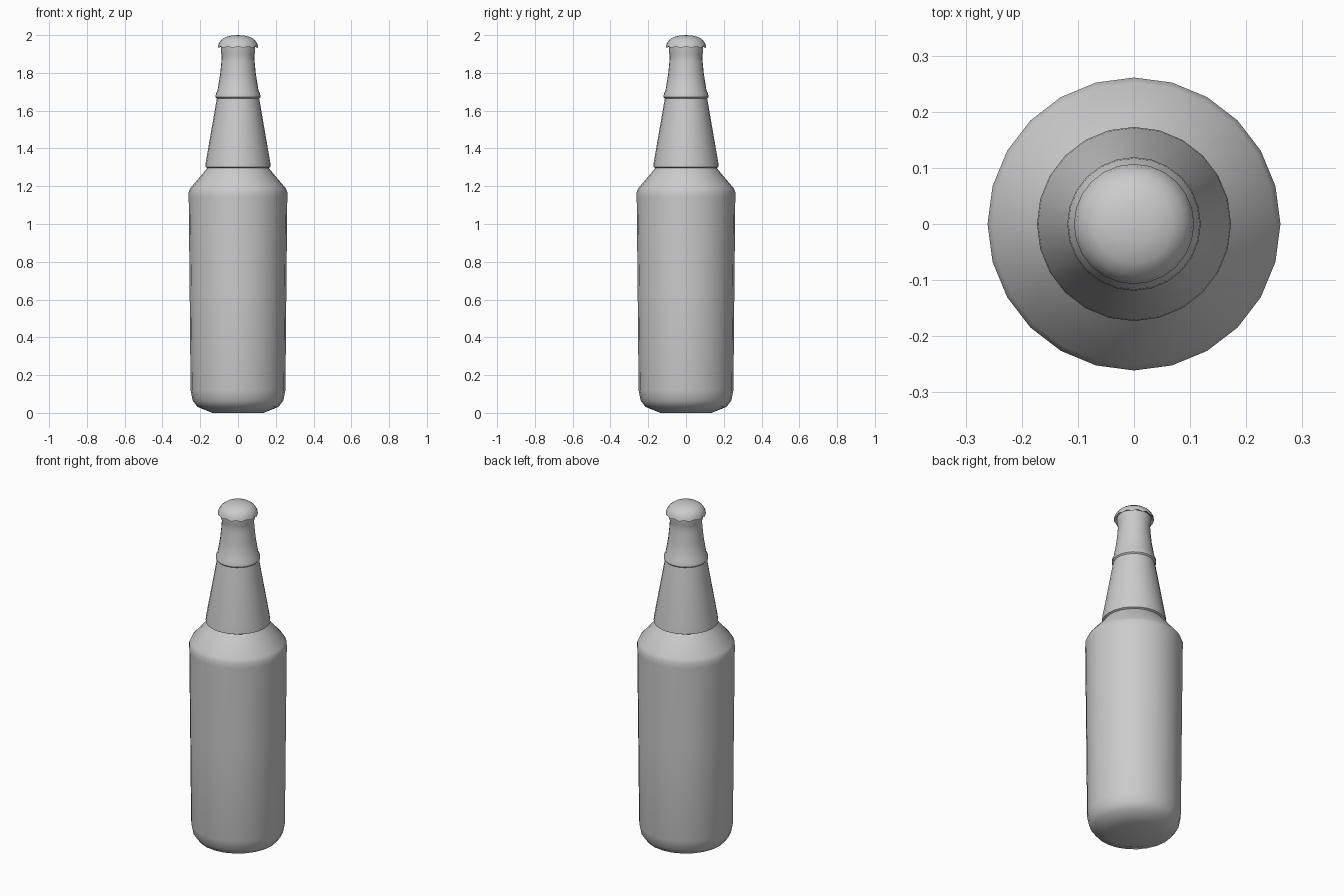
import bpy, bmesh, math

if "Cube" in bpy.data.objects:
    bpy.data.objects.remove(bpy.data.objects["Cube"])

SIDES = 24


def lathe(name, profile, wave=None):
    """Turn (radius, z) points round the z axis; wave = {row: height} scallops that row."""
    bm = bmesh.new()
    rows = []
    for k, (r, z) in enumerate(profile):
        if r == 0:
            rows.append([bm.verts.new((0, 0, z))] * SIDES)
            continue
        amp = (wave or {}).get(k, 0)
        ring = []
        for i in range(SIDES):
            a = 2 * math.pi * i / SIDES
            ring.append(bm.verts.new((r * math.cos(a), r * math.sin(a), z + amp * (-1) ** i)))
        rows.append(ring)
    for lo, hi in zip(rows, rows[1:]):
        for i in range(SIDES):
            j = (i + 1) % SIDES
            quad = list(dict.fromkeys((lo[i], lo[j], hi[j], hi[i])))
            bm.faces.new(quad)
    bmesh.ops.recalc_face_normals(bm, faces=bm.faces)
    mesh = bpy.data.meshes.new(name)
    bm.to_mesh(mesh)
    bm.free()
    obj = bpy.data.objects.new(name, mesh)
    bpy.context.collection.objects.link(obj)
    bpy.ops.object.select_all(action='DESELECT')
    obj.select_set(True)
    bpy.context.view_layer.objects.active = obj
    bpy.ops.object.shade_smooth_by_angle(angle=math.radians(50))
    return obj


# Bottle: base, body, shoulder, tapered neck sleeve, upper neck
lathe("bottle", [
    (0, 0.006), (0.135, 0.0), (0.215, 0.032), (0.24, 0.065), (0.251, 0.12),
    (0.256, 0.65), (0.261, 1.14), (0.261, 1.17), (0.252, 1.19),
    (0.18, 1.275), (0.163, 1.297),
    (0.173, 1.302), (0.171, 1.325), (0.112, 1.665),
    (0.119, 1.672), (0.117, 1.69), (0.109, 1.705),
    (0.095, 1.79), (0.088, 1.86), (0.086, 1.895),
    (0.091, 1.91), (0.091, 1.95), (0, 1.95),
])

# Crown cap with a slightly scalloped skirt
lathe("cap", [
    (0.091, 1.945), (0.107, 1.936), (0.103, 1.954), (0.09, 1.973),
    (0.07, 1.988), (0.035, 1.997), (0, 2.0),
], wave={1: 0.004})
